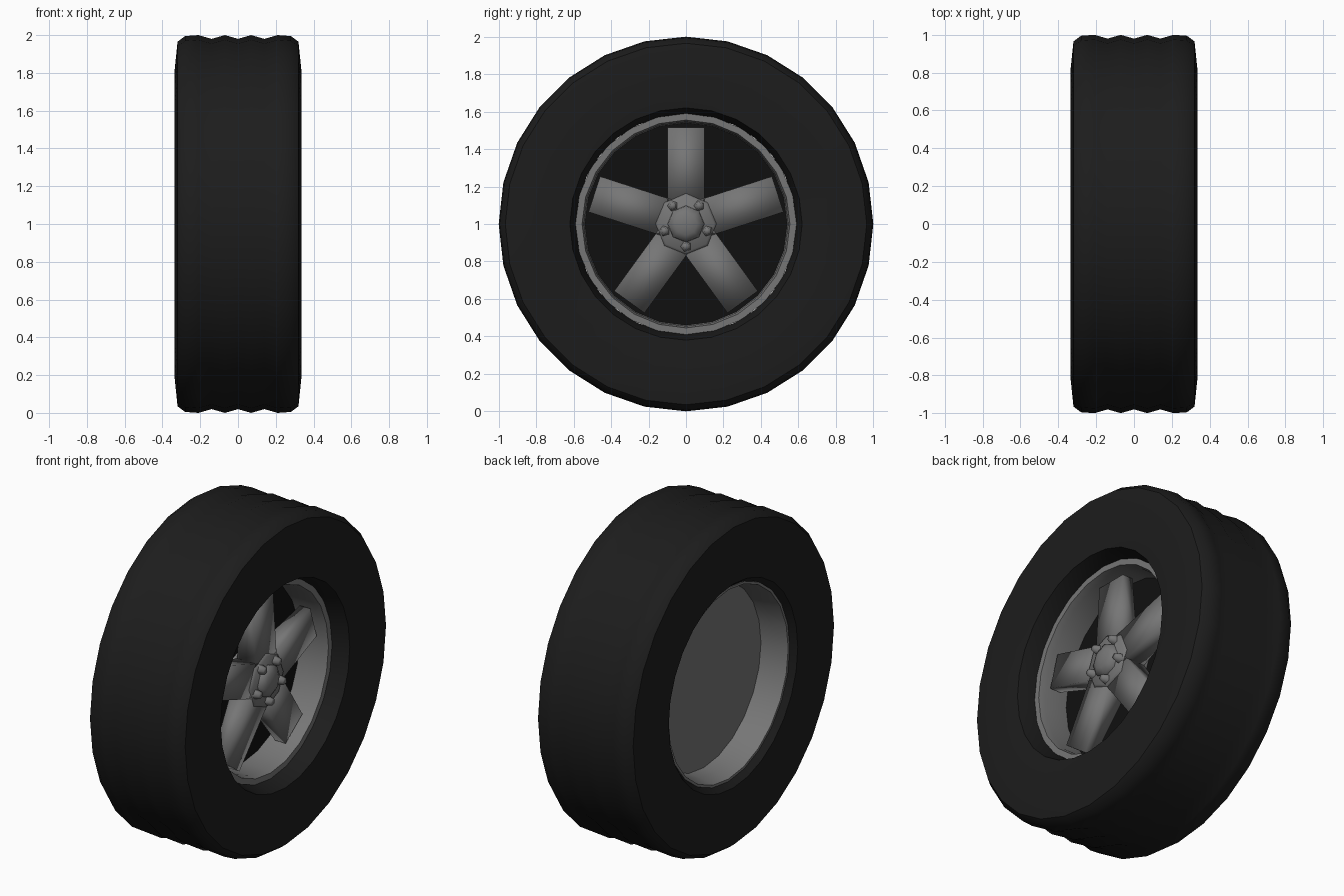
import bpy, bmesh, math
from mathutils import Matrix, Vector

if "Cube" in bpy.data.objects:
    bpy.data.objects.remove(bpy.data.objects["Cube"])

CENTRE = Vector((0, 0, 1))


def material(name, v):
    m = bpy.data.materials.new(name)
    m.diffuse_color = (v, v, v, 1)
    m.use_nodes = True
    m.node_tree.nodes["Principled BSDF"].inputs["Base Color"].default_value = m.diffuse_color
    return m


rubber = material("black_rubber", 0.012)
dark = material("dark_backing", 0.005)
metal = material("grey_metal", 0.18)


def finish(name, bm, mat, angle=35):
    bmesh.ops.recalc_face_normals(bm, faces=bm.faces)
    me = bpy.data.meshes.new(name)
    bm.to_mesh(me)
    bm.free()
    me.materials.append(mat)
    ob = bpy.data.objects.new(name, me)
    bpy.context.collection.objects.link(ob)
    bpy.ops.object.select_all(action='DESELECT')
    ob.select_set(True)
    bpy.context.view_layer.objects.active = ob
    bpy.ops.object.shade_smooth_by_angle(angle=math.radians(angle))
    return ob


def lathe(name, profile, segs, mat, closed=True, angle=35):
    """Spin (x, radius) points about the wheel axle."""
    bm = bmesh.new()
    rings = []
    for i in range(segs):
        a = 2 * math.pi * i / segs + math.pi / 2
        rings.append([bm.verts.new((x, r * math.cos(a), 1 + r * math.sin(a)))
                      for x, r in profile])
    n = len(profile)
    for i in range(segs):
        p, q = rings[i], rings[(i + 1) % segs]
        for j in range(n if closed else n - 1):
            k = (j + 1) % n
            bm.faces.new((p[j], p[k], q[k], q[j]))
    if not closed:  # cap both ends
        bm.faces.new([r[0] for r in rings])
        bm.faces.new([r[-1] for r in rings])
    return finish(name, bm, mat, angle)


# tire: mirrored half profile with three tread grooves
half = [(0.21, 0.588), (0.318, 0.62), (0.335, 0.82), (0.32, 0.965),
        (0.28, 0.995), (0.21, 1.0), (0.14, 0.98), (0.07, 1.0)]
left = [(-x, r) for x, r in reversed(half)]
left[-1] = (-0.28, 0.588)
lathe("tire", half + [(0, 0.98)] + left, 28, rubber)

# rim barrel with a lip at each side
lathe("rim", [(0.22, 0.59), (0.22, 0.555), (0.18, 0.545), (0.0, 0.54),
              (-0.2, 0.555), (-0.285, 0.575), (-0.285, 0.59)], 24, metal)

# dark plate behind the spokes, grey plate on the inner side
lathe("backing_plate_front", [(0.034, 0.545), (0.028, 0.545)], 24, dark, False)
lathe("backing_plate_back", [(-0.113, 0.55), (-0.12, 0.55)], 24, metal, False)

# hub and domed centre cap
lathe("hub", [(0.03, 0.17), (0.18, 0.17), (0.2, 0.15)], 8, metal, False, 60)
lathe("centre_cap", [(0.19, 0.1), (0.215, 0.095), (0.235, 0.06), (0.242, 0.02)],
      8, metal, False, 60)

# five spokes, thinner at the tip, and five lug nuts in the gaps between them
for i in range(5):
    turn = Matrix.Translation(CENTRE) @ Matrix.Rotation(math.tau * i / 5, 4, 'X')
    bm = bmesh.new()
    bmesh.ops.create_cube(bm, size=1, matrix=Matrix.Translation((0.125, 0, 0.31))
                          @ Matrix.Diagonal((0.13, 0.2, 0.41, 1)))
    for v in bm.verts:
        if v.co.z > 0.3:
            v.co.x = 0.165 if v.co.x > 0.125 else 0.095
    bm.transform(turn)
    finish(f"spoke_{i + 1}", bm, metal, 120)

    turn = turn @ Matrix.Rotation(math.pi / 5, 4, 'X')
    bm = bmesh.new()
    bmesh.ops.create_cone(bm, cap_ends=True, segments=5, radius1=0.032, radius2=0.02,
                          depth=0.045,
                          matrix=turn @ Matrix.Translation((0.212, 0, 0.12))
                          @ Matrix.Rotation(math.pi / 2, 4, 'Y'))
    finish(f"lug_nut_{i + 1}", bm, metal, 80)
